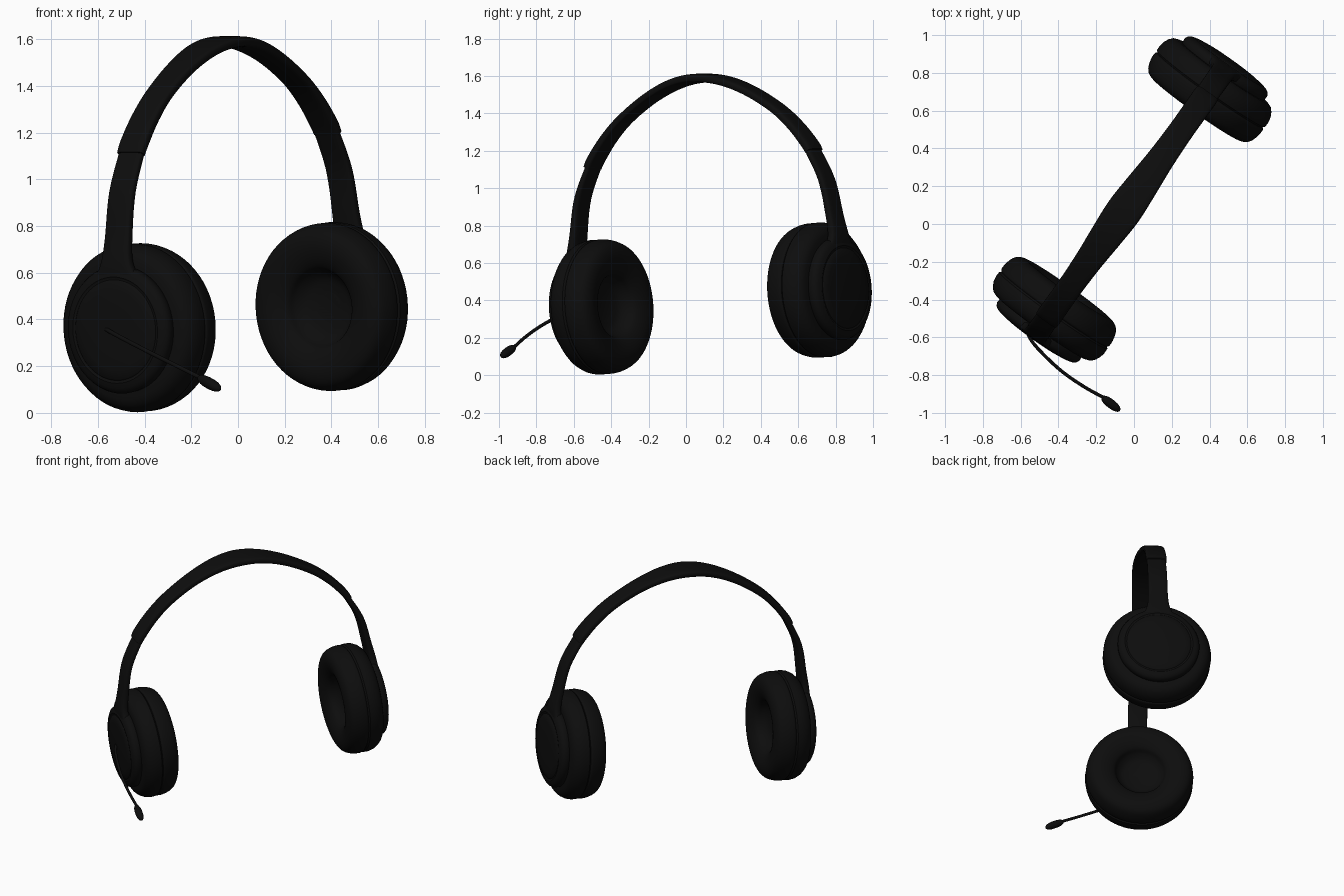
import bpy, bmesh, math
from mathutils import Matrix, Vector

cube = bpy.data.objects.get("Cube")
if cube:
    bpy.data.objects.remove(cube)

# One near-black colour for everything
black = bpy.data.materials.new("matte_black")
black.use_nodes = True
COLOR = (0.004, 0.004, 0.004, 1)
black.diffuse_color = COLOR
black.node_tree.nodes["Principled BSDF"].inputs["Base Color"].default_value = COLOR

# The headset is built symmetric about x = 0, then turned and leaned as a whole
FRAME = (Matrix.Translation((-0.01, 0.13, 0.41))
         @ Matrix.Rotation(math.radians(54.6), 4, "Z")
         @ Matrix.Rotation(math.radians(-3.6), 4, "Y"))


def finish(name, bm, matrix=FRAME):
    bmesh.ops.recalc_face_normals(bm, faces=bm.faces)
    mesh = bpy.data.meshes.new(name)
    bm.to_mesh(mesh)
    bm.free()
    mesh.materials.append(black)
    obj = bpy.data.objects.new(name, mesh)
    bpy.context.collection.objects.link(obj)
    obj.matrix_world = matrix
    bpy.ops.object.select_all(action="DESELECT")
    obj.select_set(True)
    bpy.context.view_layer.objects.active = obj
    bpy.ops.object.shade_smooth_by_angle(angle=math.radians(40))
    return obj


def skin(bm, rings, cap=False):
    for a, b in zip(rings, rings[1:]):
        n = len(a)
        for i in range(n):
            j = (i + 1) % n
            bm.faces.new((a[i], a[j], b[j], b[i]))
    if cap:
        bm.faces.new(rings[0])
        bm.faces.new(rings[-1])


def spline(points, steps=6):
    """Catmull-Rom curve through points of any dimension."""
    pts = [Vector(p) for p in points]
    pts = [2 * pts[0] - pts[1]] + pts + [2 * pts[-1] - pts[-2]]
    out = []
    for a, b, c, d in zip(pts, pts[1:], pts[2:], pts[3:]):
        for k in range(steps):
            t = k / steps
            out.append(0.5 * (2 * b + (c - a) * t + (2 * a - 5 * b + 4 * c - d) * t**2
                              + (3 * b - a - 3 * c + d) * t**3))
    return out + [pts[-2]]


def revolve(name, profile, side, sides=64):
    """Turn an (x, radius) profile about the ear axis."""
    bm = bmesh.new()
    rings = []
    for x, r in profile:
        ring = []
        for i in range(sides):
            a = math.tau * i / sides
            ring.append(bm.verts.new((side * x, 0.975 * r * math.cos(a), r * math.sin(a))))
        rings.append(ring)
    skin(bm, rings, cap=True)
    return finish(name, bm)


def strap(name, stations, side=1, sides=24):
    """Rounded strip along stations of (x, z, width, thickness)."""
    bm = bmesh.new()
    path = spline(stations)
    rings = []
    for i, p in enumerate(path):
        t = path[min(i + 1, len(path) - 1)] - path[max(i - 1, 0)]
        n = Vector((-t[1], t[0])).normalized()
        ring = []
        for k in range(sides):
            a = math.tau * k / sides
            c, s = math.cos(a), math.sin(a)
            y = math.copysign(abs(c) ** 0.5, c) * p[2] / 2
            h = math.copysign(abs(s) ** 0.5, s) * p[3] / 2
            ring.append(bm.verts.new((side * (p[0] + n.x * h), y, p[1] + n.y * h)))
        rings.append(ring)
    skin(bm, rings, cap=True)
    return finish(name, bm)


# Profiles: soft cushion with a recess, hard shell, domed outer plate
cushion = spline([(0.70, 0.06), (0.685, 0.12), (0.655, 0.155), (0.62, 0.175), (0.596, 0.215),
                  (0.585, 0.265), (0.592, 0.31), (0.615, 0.34), (0.66, 0.357), (0.70, 0.36),
                  (0.712, 0.352)], 4)
shell = [(0.70, 0.345), (0.716, 0.352), (0.722, 0.36), (0.75, 0.361), (0.78, 0.355),
         (0.805, 0.342), (0.823, 0.325), (0.832, 0.30), (0.833, 0.26)]
plate = [(0.82, 0.262), (0.835, 0.272), (0.86, 0.274), (0.876, 0.266), (0.886, 0.25),
         (0.892, 0.228), (0.889, 0.222), (0.889, 0.216), (0.895, 0.21), (0.90, 0.17),
         (0.904, 0.1), (0.905, 0.02)]

# Slider arms that flare into the outer plates
arm = [(0.862, 0.10, 0.42, 0.05), (0.862, 0.18, 0.32, 0.052), (0.861, 0.235, 0.21, 0.055),
       (0.859, 0.29, 0.152, 0.052), (0.842, 0.39, 0.13, 0.046), (0.80, 0.59, 0.126, 0.04),
       (0.70, 0.79, 0.122, 0.034)]

for side, label in ((-1, "right"), (1, "left")):
    revolve(label + "_ear_cushion", cushion, side)
    revolve(label + "_cup_shell", shell, side)
    revolve(label + "_outer_plate", plate, side)
    strap(label + "_slider_arm", arm, side)

# Headband, widest at the crown
half = [(0.728, 0.745, 0.134, 0.044), (0.70, 0.79, 0.136, 0.048), (0.615, 0.89, 0.134, 0.046),
        (0.50, 0.99, 0.134, 0.044), (0.33, 1.092, 0.146, 0.044), (0.16, 1.158, 0.172, 0.046)]
strap("headband", half + [(0, 1.18, 0.19, 0.048)] + [(-s[0], *s[1:]) for s in reversed(half)])


def tube(name, path, radii, sides=16):
    """Round tube along a path with a radius at each point."""
    bm = bmesh.new()
    rings = []
    for i, p in enumerate(path):
        t = (path[min(i + 1, len(path) - 1)] - path[max(i - 1, 0)]).normalized()
        u = t.cross(Vector((0, 0, 1))).normalized()
        v = t.cross(u)
        angles = [math.tau * k / sides for k in range(sides)]
        rings.append([bm.verts.new(p + radii[i] * (u * math.cos(a) + v * math.sin(a)))
                      for a in angles])
    skin(bm, rings, cap=True)
    return finish(name, bm, Matrix.Identity(4))


# Microphone boom and capsule on the right cup
boom = spline([(-0.575, -0.55, 0.365), (-0.53, -0.635, 0.338), (-0.40, -0.765, 0.27),
               (-0.27, -0.858, 0.205), (-0.14, -0.93, 0.14)])
tube("microphone_boom", boom, [0.009] * len(boom))
start, end = Vector((-0.17, -0.915, 0.153)), Vector((-0.075, -0.988, 0.1))
count = 14
ts = [0.5 - 0.5 * math.cos(math.pi * (0.03 + 0.94 * i / count)) for i in range(count + 1)]
tube("microphone_capsule", [start.lerp(end, t) for t in ts],
     [0.024 * (1 - abs(2 * t - 1) ** 2.6) ** 0.5 for t in ts])
